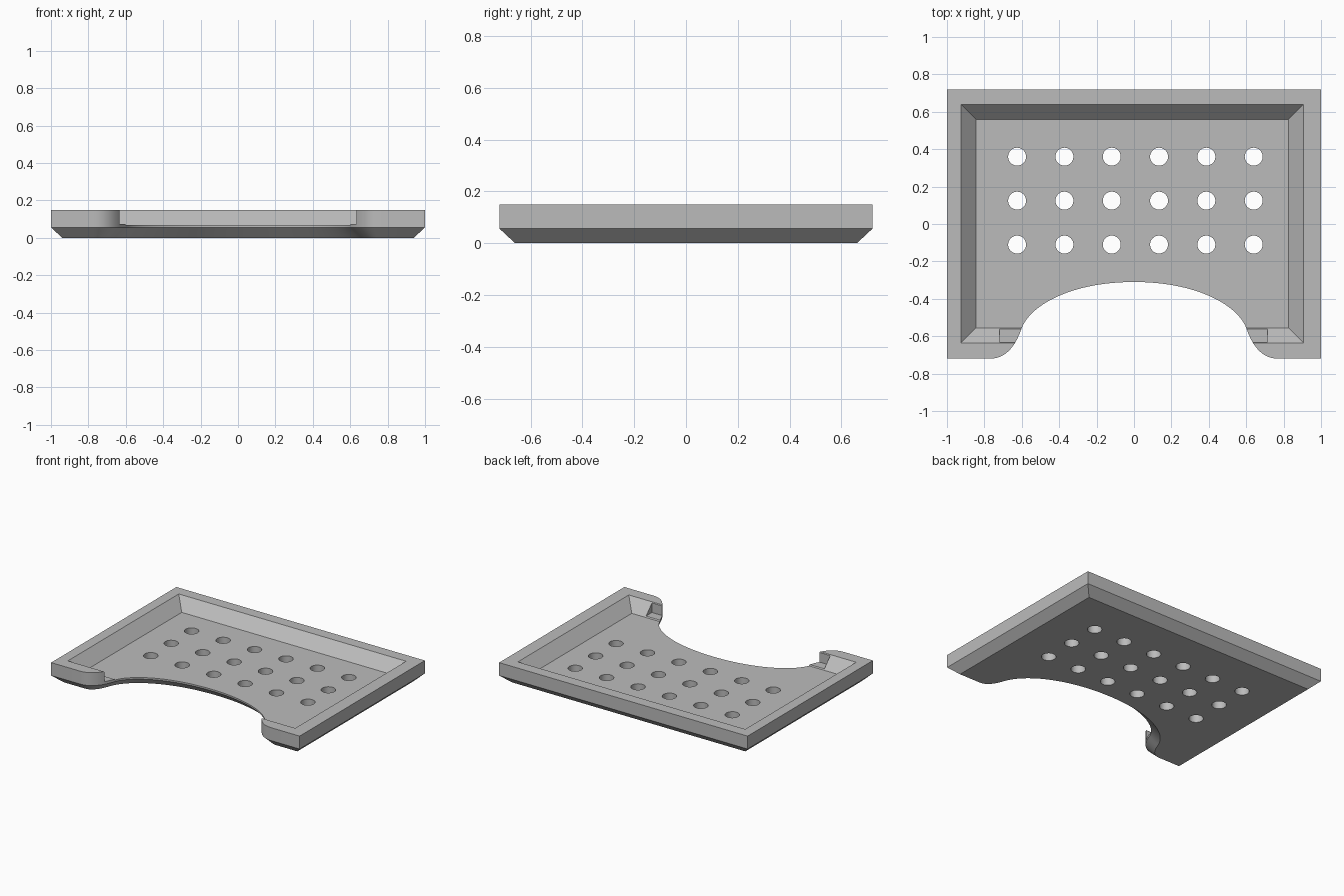
import bpy
import bmesh
from mathutils import Vector
from mathutils.geometry import interpolate_bezier

HALF_Y, HEIGHT, FLOOR = 0.72, 0.15, 0.068
CHAMFER_Z, CHAMFER_IN = 0.056, 0.06

cube = bpy.data.objects.get("Cube")
if cube:
    bpy.data.objects.remove(cube, do_unlink=True)

grey = bpy.data.materials.new("plain grey")
grey.use_nodes = True
colour = (0.5, 0.5, 0.5, 1)
grey.diffuse_color = colour
grey.node_tree.nodes["Principled BSDF"].inputs["Base Color"].default_value = colour


def curve(points, steps):
    return [p.to_2d() for p in interpolate_bezier(*[Vector((x, y, 0)) for x, y in points], steps)]


def inset(loop, dist):
    """Mitred inward offset of a counter-clockwise outline."""
    result = []
    for i, p in enumerate(loop):
        a = (p - loop[i - 1]).normalized()
        b = (loop[(i + 1) % len(loop)] - p).normalized()
        na, nb = Vector((-a.y, a.x)), Vector((-b.y, b.x))
        result.append(p + (na + nb) * dist / (1 + na.dot(nb)))
    return result


def loft(name, layers):
    """Closed solid through a stack of (outline, height) layers."""
    bm = bmesh.new()
    rings = [[bm.verts.new((p[0], p[1], z)) for p in loop] for loop, z in layers]
    bm.faces.new(rings[0][::-1])
    bm.faces.new(rings[-1])
    n = len(rings[0])
    for low, high in zip(rings, rings[1:]):
        for i in range(n):
            j = (i + 1) % n
            bm.faces.new((low[i], low[j], high[j], high[i]))
    bmesh.ops.recalc_face_normals(bm, faces=bm.faces)
    mesh = bpy.data.meshes.new(name)
    bm.to_mesh(mesh)
    bm.free()
    mesh.materials.append(grey)
    obj = bpy.data.objects.new(name, mesh)
    bpy.context.collection.objects.link(obj)
    return obj


def rect(x0, x1, y0, y1):
    return [(x0, y0), (x1, y0), (x1, y1), (x0, y1)]


def carve(target, cutter):
    """Subtract the cutter, apply the result and discard the cutter."""
    cutter.hide_render = True
    mod = target.modifiers.new("carve", "BOOLEAN")
    mod.operation, mod.solver, mod.object = "DIFFERENCE", "EXACT", cutter
    bpy.context.view_layer.objects.active = target
    bpy.ops.object.modifier_apply(modifier=mod.name)
    bpy.data.objects.remove(cutter, do_unlink=True)


# Tray outline with a wide curved bite in the front edge
bite = curve([(0, -0.31), (0.33, -0.31), (0.55, -0.43), (0.60, -0.555)], 24)
bite += curve([(0.60, -0.555), (0.635, -0.66), (0.69, -HALF_Y), (0.77, -HALF_Y)], 14)[1:]
right_side = bite + [Vector((1, -HALF_Y)), Vector((1, HALF_Y))]
left_side = [Vector((-p.x, p.y)) for p in reversed(right_side[1:])]
outline = right_side + left_side

# Body with the chamfered underside
tray = loft("tray", [(inset(outline, CHAMFER_IN), 0), (outline, CHAMFER_Z), (outline, HEIGHT)])

# Cavity with sloping walls
slope = 0.08 / (HEIGHT - FLOOR)
top = 0.2
grow = slope * (top - FLOOR)
floor = (-0.845, 0.825, -0.555, 0.56)
x0, x1, y0, y1 = floor
carve(tray, loft("cavity_cutter", [
    (rect(*floor), FLOOR),
    (rect(x0 - grow, x1 + grow, y0 - grow, y1 + grow), top)]))

# Square slots at the two front tips
for a, b in ((-0.72, -0.5), (0.5, 0.715)):
    carve(tray, loft("slot_cutter", [(rect(a, b, -0.63, -0.5), 0.075), (rect(a, b, -0.63, -0.5), top)]))

# Grid of drain holes
for col in range(6):
    for row in range(3):
        bpy.ops.mesh.primitive_cylinder_add(
            vertices=32, radius=0.048, depth=0.4,
            location=(-0.625 + 0.253 * col, -0.11 + 0.235 * row, 0))
        carve(tray, bpy.context.object)

# Smooth the curved walls, keep the edges crisp
bpy.ops.object.select_all(action="DESELECT")
tray.select_set(True)
bpy.context.view_layer.objects.active = tray
bpy.ops.object.shade_smooth_by_angle(angle=0.5)
